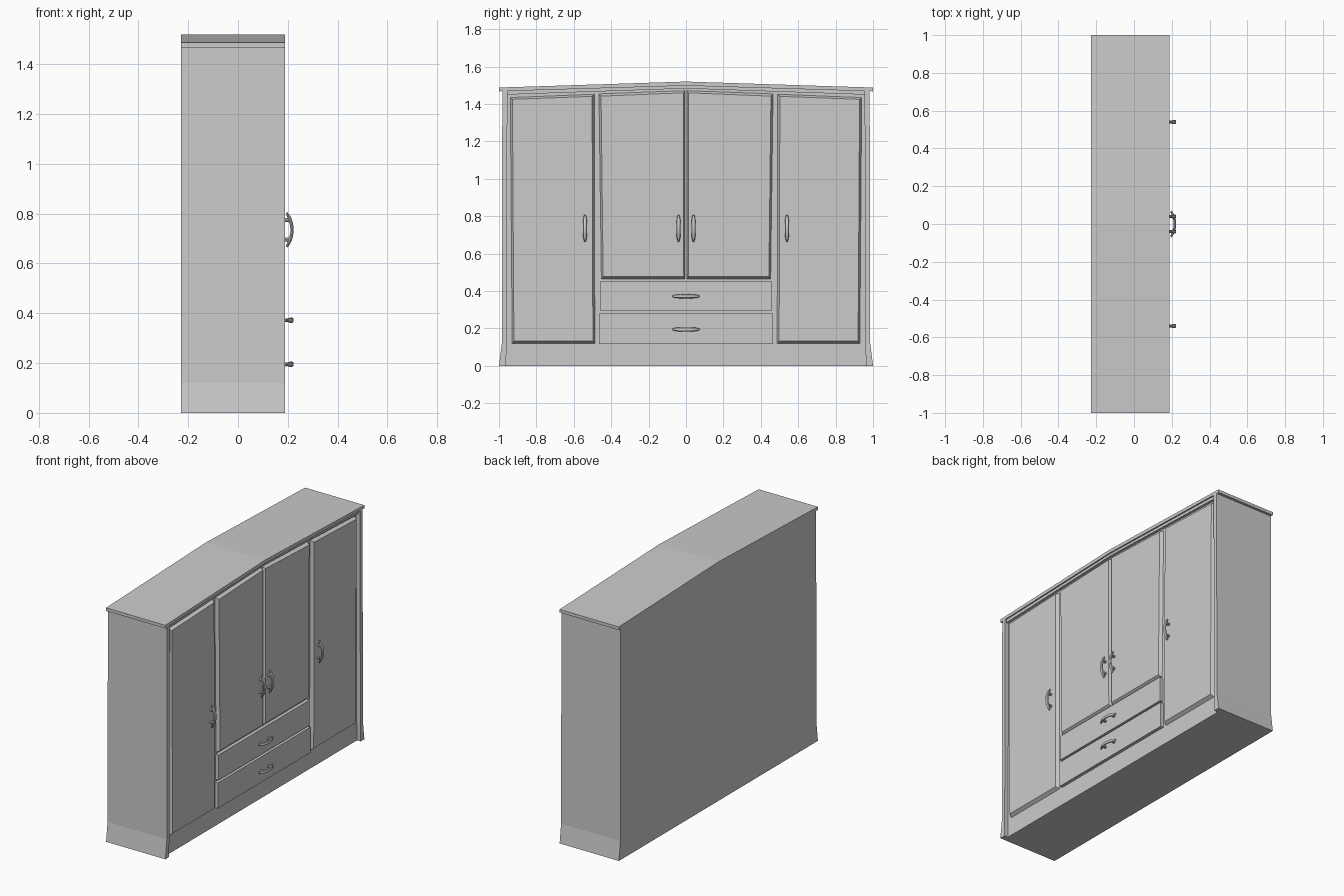
import bpy, bmesh
from mathutils import Vector

if "Cube" in bpy.data.objects:
    bpy.data.objects.remove(bpy.data.objects["Cube"])

BACK, RECESS, DOOR, FRONT = -0.228, 0.163, 0.184, 0.189


def prism(name, base, x0, x1, front=None):
    """Solid from a (y, z) outline at x0 to the same or a smaller outline at x1."""
    front = front or base
    bm = bmesh.new()
    a = [bm.verts.new((x0, y, z)) for y, z in base]
    b = [bm.verts.new((x1, y, z)) for y, z in front]
    bm.faces.new(a)
    bm.faces.new(b)
    n = len(a)
    for i in range(n):
        bm.faces.new((a[i], a[(i + 1) % n], b[(i + 1) % n], b[i]))
    bmesh.ops.recalc_face_normals(bm, faces=bm.faces)
    me = bpy.data.meshes.new(name)
    bm.to_mesh(me)
    bm.free()
    ob = bpy.data.objects.new(name, me)
    bpy.context.collection.objects.link(ob)
    return ob


def mirrored(pts, s):
    return [(y * s, z) for y, z in pts]


def sym(half):
    """Close a half outline (y >= 0) across y = 0."""
    return half + [(-y, z) for y, z in reversed(half) if y > 0]


def handle(name, y, z, horizontal=False):
    """Bowed grip with thin tips on two short posts."""
    cu = bpy.data.curves.new(name, 'CURVE')
    cu.dimensions = '3D'
    cu.bevel_depth = 0.011
    cu.bevel_resolution = 2
    cu.use_fill_caps = True
    flat = 0.6

    def spline(pts):
        sp = cu.splines.new('POLY')
        sp.points.add(len(pts) - 1)
        for p, (x, l, r) in zip(sp.points, pts):
            p.co = (x / flat, l if horizontal else 0, 0 if horizontal else l, 1)
            p.radius = r

    ts = [i / 6 for i in range(-6, 7)]
    spline([(0.217 - 0.022 * t * t, 0.068 * t, 1 - 0.5 * t ** 4) for t in ts])
    for s in (-1, 1):
        spline([(0.178, 0.041 * s, 0.75), (0.212, 0.037 * s, 0.65)])
    ob = bpy.data.objects.new(name, cu)
    bpy.context.collection.objects.link(ob)
    ob.location = (0, y, z)
    ob.scale = (flat, 1, 1)
    bpy.ops.object.select_all(action='DESELECT')
    ob.select_set(True)
    bpy.context.view_layer.objects.active = ob
    bpy.ops.object.convert(target='MESH')
    bpy.ops.object.shade_smooth_by_angle()


# carcass with flared foot, and peaked cornice
prism("carcass", sym([(1.0, 0), (0.985, 0.12), (0.982, 1.475), (0, 1.505)]), BACK, RECESS)
prism("cornice", sym([(1.0, 1.468), (1.0, 1.488), (0, 1.52)])[:3]
      + [(-1.0, 1.488), (-1.0, 1.468), (0, 1.498)], BACK, FRONT)
prism("header_rail", [(-0.96, 1.45), (0, 1.483), (0.96, 1.45),
                      (0.96, 1.472), (0, 1.502), (-0.96, 1.472)], RECESS - 0.01, 0.18)

for side, s in (("left", -1), ("right", 1)):
    # outer post following the flared side
    prism(side + "_post", mirrored([(1.0, 0), (0.985, 0.12), (0.982, 1.475),
                                    (0.955, 1.475), (0.96, 0.12), (0.962, 0)], s), RECESS - 0.01, FRONT)
    # tall outer door
    prism(side + "_outer_door",
          mirrored([(0.485, 0.115), (0.932, 0.115), (0.942, 1.437), (0.487, 1.455)], s), RECESS - 0.005, DOOR,
          mirrored([(0.498, 0.132), (0.92, 0.132), (0.928, 1.425), (0.502, 1.441)], s))
    # shorter inner door
    prism(side + "_inner_door",
          mirrored([(0.004, 0.46), (0.455, 0.46), (0.468, 1.457), (0.004, 1.474)], s), RECESS - 0.005, DOOR,
          mirrored([(0.012, 0.477), (0.443, 0.477), (0.454, 1.442), (0.014, 1.46)], s))
    handle(side + "_outer_handle", 0.54 * s, 0.735)
    handle(side + "_inner_handle", 0.04 * s, 0.735)

# two drawers
for name, z0, z1, w in (("lower_drawer", 0.117, 0.28, 0.464), ("upper_drawer", 0.294, 0.455, 0.458)):
    prism(name, [(-w, z0), (w, z0), (w, z1), (-w, z1)], RECESS - 0.005, DOOR)
    handle(name + "_handle", 0, z0 + 0.078, True)
